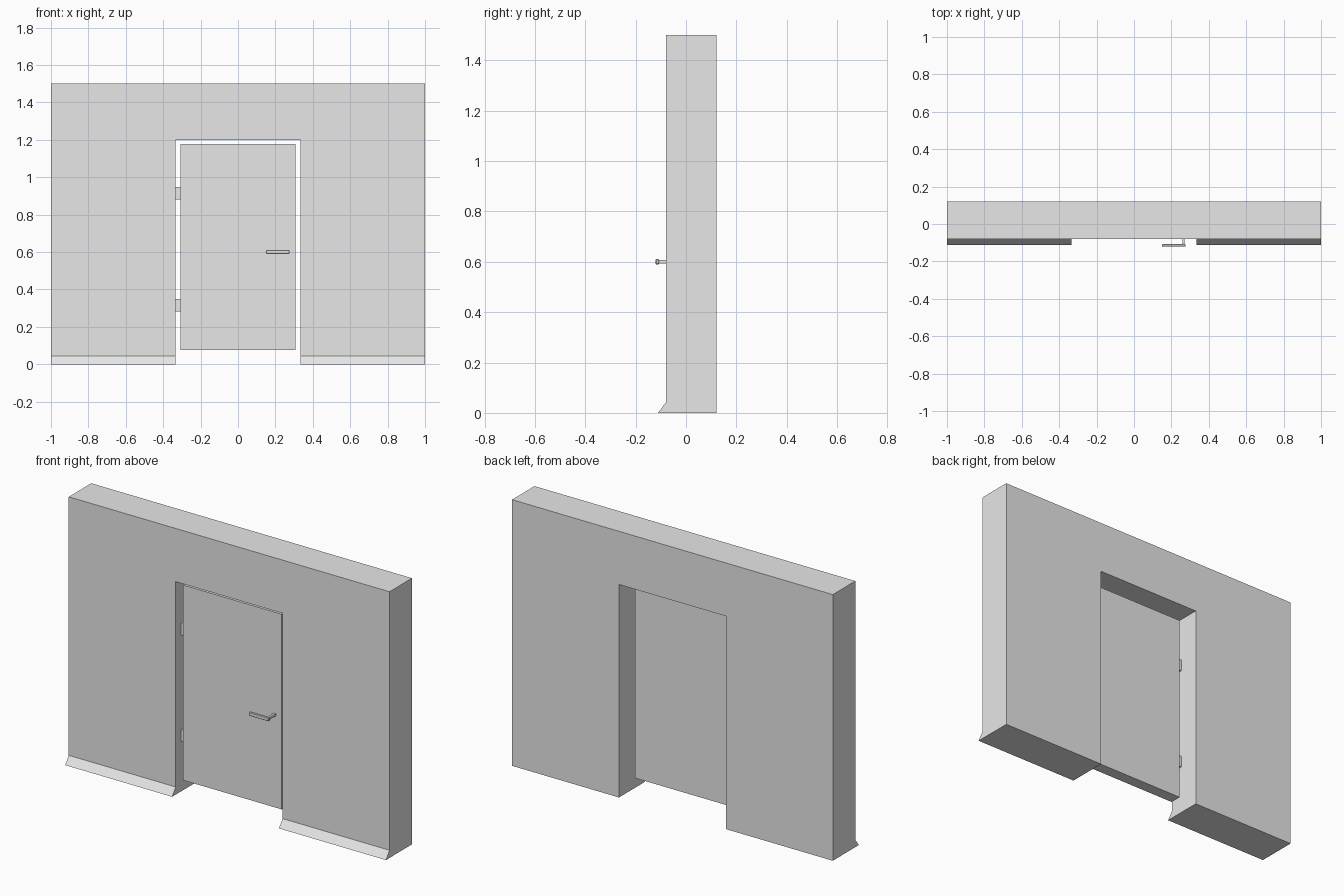
import bpy
import bmesh
from mathutils import Vector

cube = bpy.data.objects.get("Cube")
if cube:
    bpy.data.objects.remove(cube, do_unlink=True)

grey = bpy.data.materials.new("light grey")
grey.use_nodes = True
grey.diffuse_color = (0.8, 0.8, 0.8, 1)
grey.node_tree.nodes["Principled BSDF"].inputs["Base Color"].default_value = (0.8, 0.8, 0.8, 1)


def prism(name, profile, direction):
    """Extrude a closed outline of 3D points along a direction."""
    bm = bmesh.new()
    face = bm.faces.new([bm.verts.new(p) for p in profile])
    extruded = bmesh.ops.extrude_face_region(bm, geom=[face], use_keep_orig=True)
    moved = [v for v in extruded["geom"] if isinstance(v, bmesh.types.BMVert)]
    bmesh.ops.translate(bm, verts=moved, vec=Vector(direction))
    bmesh.ops.recalc_face_normals(bm, faces=bm.faces)
    mesh = bpy.data.meshes.new(name)
    bm.to_mesh(mesh)
    bm.free()
    mesh.materials.append(grey)
    obj = bpy.data.objects.new(name, mesh)
    bpy.context.collection.objects.link(obj)
    return obj


def box(name, x, y, z):
    outline = [(x[0], y[0], z[0]), (x[1], y[0], z[0]), (x[1], y[0], z[1]), (x[0], y[0], z[1])]
    return prism(name, outline, (0, y[1] - y[0], 0))


FRONT, BACK = -0.079, 0.121
OPEN, HEAD = 0.333, 1.2
DOOR_FRONT, DOOR_BACK = -0.05, 0.017

# Wall with a doorway open down to the floor
outline = [(-1, 0), (-OPEN, 0), (-OPEN, HEAD), (OPEN, HEAD), (OPEN, 0), (1, 0), (1, 1.5), (-1, 1.5)]
prism("wall", [(x, FRONT, z) for x, z in outline], (0, BACK - FRONT, 0))

# Sloping skirting on each side of the doorway
for name, start in (("right_skirting", -1), ("left_skirting", OPEN)):
    prism(name, [(start, FRONT, 0), (start, -0.111, 0), (start, FRONT, 0.043)], (1 - OPEN, 0, 0))

# Door leaf
box("door", (-0.307, 0.307), (DOOR_FRONT, DOOR_BACK), (0.077, 1.177))

# Hinges bridging the gap between jamb and door
for name, z in (("lower_hinge", 0.283), ("upper_hinge", 0.882)):
    box(name, (-0.336, -0.306), (-0.033, 0), (z, z + 0.066))

# Lever handle with softened ends, and its stem
lever = box("handle_lever", (0.15, 0.275), (-0.121, -0.107), (0.59, 0.611))
bevel = lever.modifiers.new("soft_edges", 'BEVEL')
bevel.width = 0.003
bevel.segments = 1
box("handle_stem", (0.258, 0.271), (-0.109, DOOR_FRONT), (0.594, 0.607))
